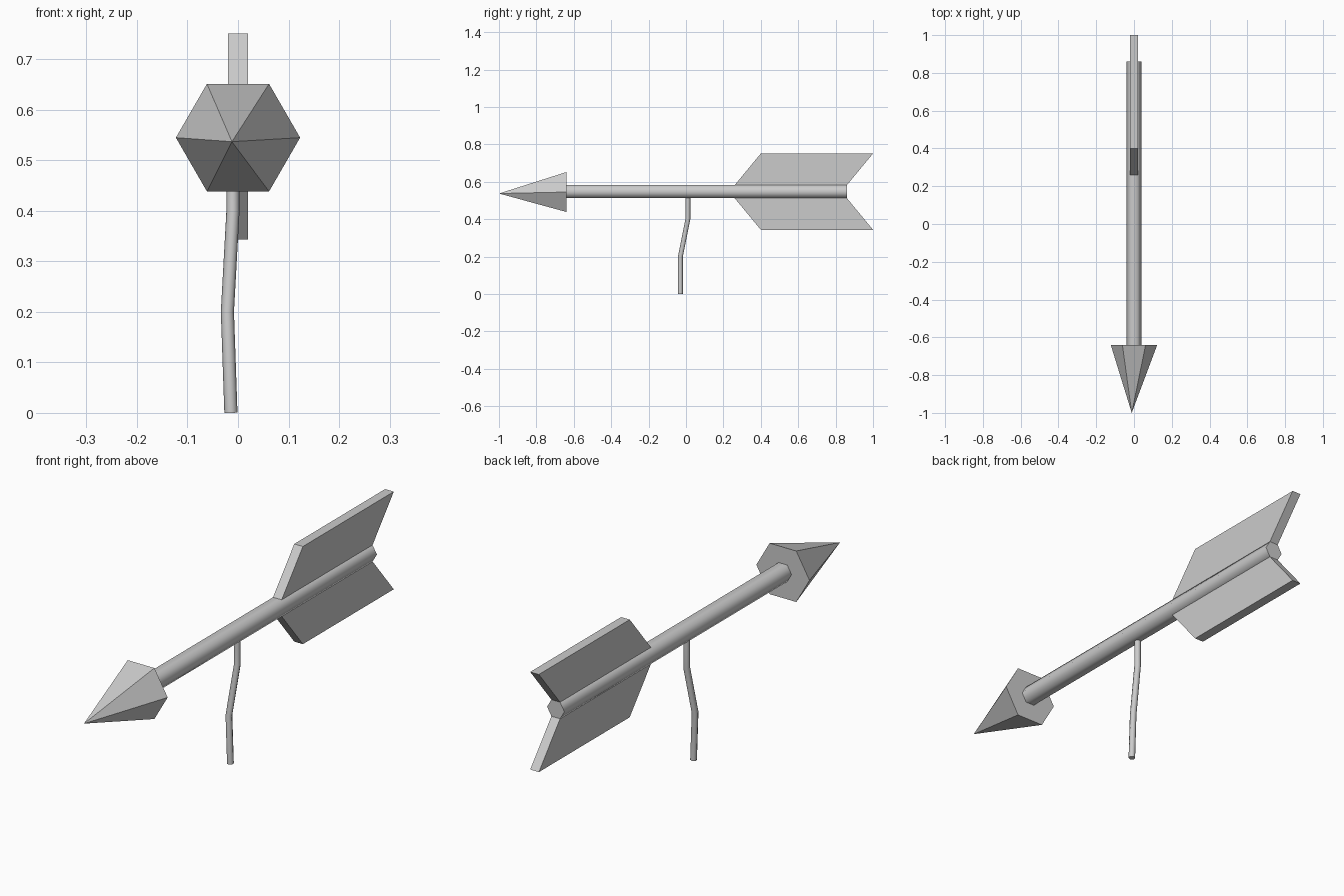
import bpy, bmesh, math

if "Cube" in bpy.data.objects:
    bpy.data.objects.remove(bpy.data.objects["Cube"])

AXIS_Z = 0.547      # height of the shaft axis
R = 0.04            # shaft radius
NECK, TAIL = -0.64, 0.86


def make(name, build, smooth_angle=None):
    bm = bmesh.new()
    build(bm)
    bmesh.ops.recalc_face_normals(bm, faces=bm.faces)
    mesh = bpy.data.meshes.new(name)
    bm.to_mesh(mesh)
    bm.free()
    ob = bpy.data.objects.new(name, mesh)
    bpy.context.collection.objects.link(ob)
    if smooth_angle:
        smooth(ob, smooth_angle)
    return ob


def smooth(ob, angle):
    bpy.ops.object.select_all(action='DESELECT')
    ob.select_set(True)
    bpy.context.view_layer.objects.active = ob
    bpy.ops.object.shade_smooth_by_angle(angle=math.radians(angle))


def hexagon(bm, r, y, z):
    # six-sided ring facing along y, corners pointing to +-x
    return [bm.verts.new((r * math.cos(i * math.pi / 3), y, z + r * math.sin(i * math.pi / 3)))
            for i in range(6)]


# Arrowhead: six-sided point with a slightly off-centre tip
def head(bm):
    ring = hexagon(bm, 0.123, NECK, 0.545)
    tip = bm.verts.new((-0.012, -1.0, 0.537))
    bm.faces.new(ring)
    for i in range(6):
        bm.faces.new((ring[i], ring[(i + 1) % 6], tip))


# Shaft: smooth-shaded hexagonal rod
def shaft(bm):
    a, b = hexagon(bm, R, NECK, AXIS_Z), hexagon(bm, R, TAIL, AXIS_Z)
    bm.faces.new(a)
    bm.faces.new(b)
    for i in range(6):
        j = (i + 1) % 6
        bm.faces.new((a[i], a[j], b[j], b[i]))


# Fletching: swept-back slab rising from a flat of the shaft
def fin(side):
    def build(bm):
        flat = R * math.sin(math.pi / 3)
        profile = [(0.26, flat), (0.40, 0.204), (1.0, 0.204), (TAIL, flat)]
        face = bm.faces.new([bm.verts.new((-R / 2, y, AXIS_Z + side * h)) for y, h in profile])
        new = bmesh.ops.extrude_face_region(bm, geom=[face])['geom']
        bmesh.ops.translate(bm, vec=(R, 0, 0),
                            verts=[v for v in new if isinstance(v, bmesh.types.BMVert)])
    return build


make("arrowhead", head)
make("shaft", shaft, 65)
make("upper_fin", fin(1))
make("lower_fin", fin(-1))

# Crooked post under the shaft
curve = bpy.data.curves.new("post", 'CURVE')
curve.dimensions = '3D'
curve.bevel_depth = 0.013
curve.bevel_resolution = 2
curve.use_fill_caps = True
path = [(-0.014, -0.03, 0.0), (-0.021, -0.03, 0.20), (-0.010, 0.01, 0.40), (-0.010, 0.01, 0.53)]
spline = curve.splines.new('POLY')
spline.points.add(len(path) - 1)
for point, co in zip(spline.points, path):
    point.co = (*co, 1)
post = bpy.data.objects.new("post", curve)
bpy.context.collection.objects.link(post)
bpy.ops.object.select_all(action='DESELECT')
post.select_set(True)
bpy.context.view_layer.objects.active = post
bpy.ops.object.convert(target='MESH')
smooth(bpy.context.view_layer.objects.active, 60)
